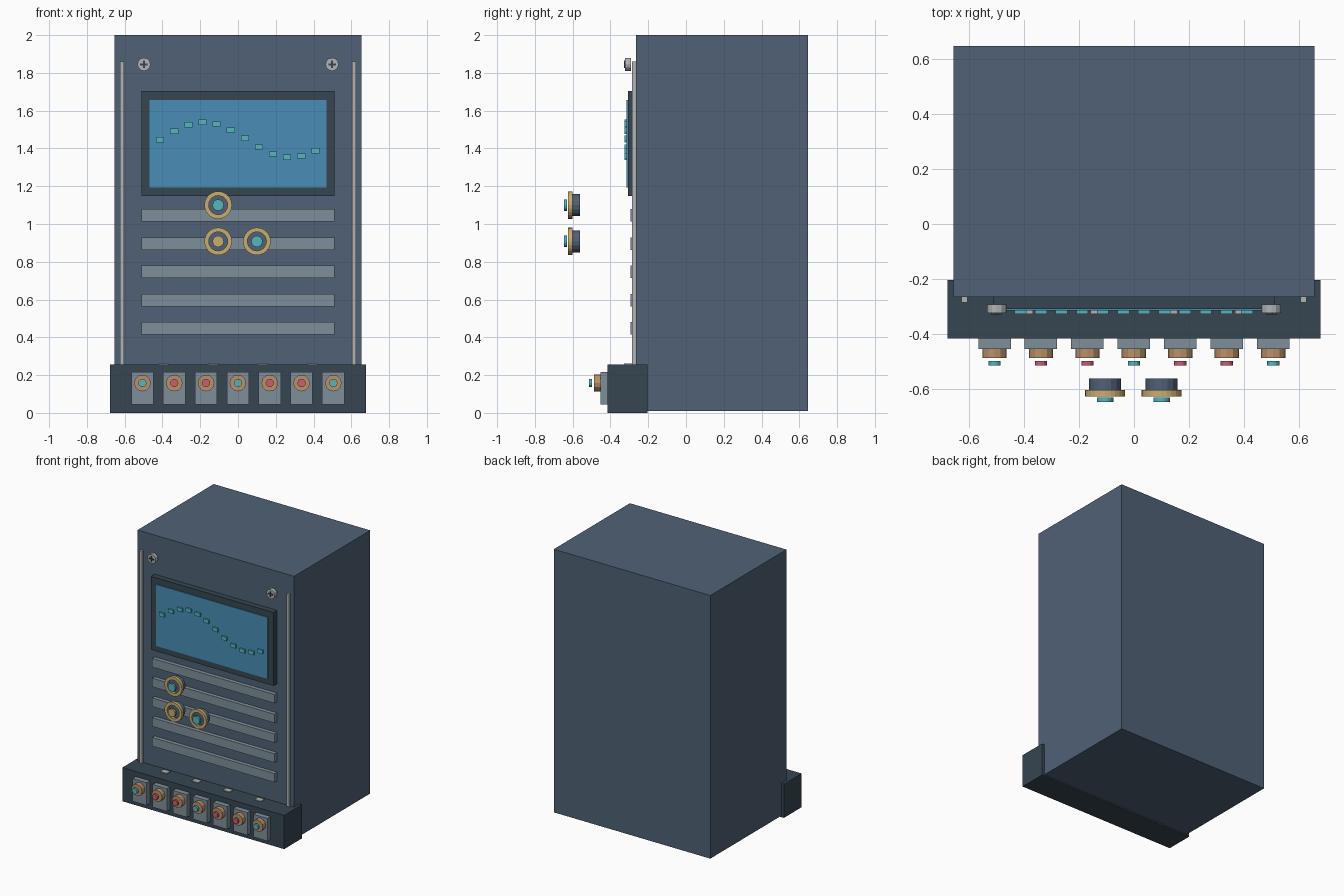
import bpy, bmesh, math
from mathutils import Matrix, Vector

if "Cube" in bpy.data.objects:
    bpy.data.objects.remove(bpy.data.objects["Cube"], do_unlink=True)


def material(name, r, g, b):
    """Flat colour given as 8-bit sRGB, stored as linear."""
    lin = [((c / 255 + 0.055) / 1.055) ** 2.4 for c in (r, g, b)] + [1]
    m = bpy.data.materials.new(name)
    m.use_nodes = True
    m.diffuse_color = lin
    m.node_tree.nodes["Principled BSDF"].inputs["Base Color"].default_value = lin
    return m


SLATE = material("slate_blue", 80, 97, 118)
DARK = material("dark_slate", 55, 70, 81)
GREY = material("panel_grey", 128, 143, 154)
SILVER = material("silver", 178, 180, 180)
GLASS = material("screen_blue", 74, 141, 182)
TEAL = material("teal", 86, 182, 190)
RED = material("rose_red", 203, 95, 112)
GOLD = material("gold", 200, 174, 112)
COPPER = material("copper", 186, 145, 104)


def finish(name, bm, mat):
    bmesh.ops.recalc_face_normals(bm, faces=bm.faces)
    mesh = bpy.data.meshes.new(name)
    bm.to_mesh(mesh)
    bm.free()
    mesh.materials.append(mat)
    ob = bpy.data.objects.new(name, mesh)
    bpy.context.collection.objects.link(ob)
    return ob


def box(name, mat, xs, ys, zs):
    """Box from its minimum and maximum on each axis."""
    lo, hi = Vector((xs[0], ys[0], zs[0])), Vector((xs[1], ys[1], zs[1]))
    bm = bmesh.new()
    bmesh.ops.create_cube(bm, size=1, matrix=Matrix.Translation((lo + hi) / 2)
                          @ Matrix.Diagonal((hi - lo).to_4d()))
    return finish(name, bm, mat)


def plate(name, mat, x, z, w, h, ys):
    """Box centred on x and z, spanning ys in depth."""
    return box(name, mat, (x - w / 2, x + w / 2), ys, (z - h / 2, z + h / 2))


def disc(name, mat, x, z, r, ys, sides):
    """Cylinder with its axis pointing to the front."""
    bm = bmesh.new()
    bmesh.ops.create_cone(
        bm, cap_ends=True, segments=sides, radius1=r, radius2=r, depth=ys[1] - ys[0],
        matrix=Matrix.Translation((x, sum(ys) / 2, z)) @ Matrix.Rotation(math.pi / 2, 4, 'X'))
    return finish(name, bm, mat)


def ring(name, mat, x, z, inner, outer, ys, sides):
    """Square-section ring facing the front."""
    bm = bmesh.new()
    section = [(inner, ys[0]), (outer, ys[0]), (outer, ys[1]), (inner, ys[1])]
    loops = []
    for i in range(sides):
        a = math.tau * i / sides
        loops.append([bm.verts.new((x + r * math.cos(a), y, z + r * math.sin(a)))
                      for r, y in section])
    for i, here in enumerate(loops):
        after = loops[(i + 1) % sides]
        for j in range(4):
            k = (j + 1) % 4
            bm.faces.new((here[j], here[k], after[k], after[j]))
    return finish(name, bm, mat)


# Cabinet and control base
FRONT = -0.265
BASE_FRONT = -0.415
box("cabinet", SLATE, (-0.655, 0.655), (FRONT, 0.645), (0.01, 2))
box("control_base", DARK, (-0.677, 0.677), (BASE_FRONT, -0.203), (0, 0.255))

# Side rails and corner screws with cross slots
for side, x in (("right", -1), ("left", 1)):
    plate(side + "_rail", SILVER, x * 0.615, 1.05, 0.022, 1.62, (-0.285, FRONT))
    sx = x * 0.498
    disc(side + "_screw", SILVER, sx, 1.845, 0.035, (-0.322, -0.292), 12)
    plate(side + "_screw_slot_flat", DARK, sx, 1.845, 0.04, 0.01, (-0.328, -0.32))
    plate(side + "_screw_slot_upright", DARK, sx, 1.845, 0.01, 0.04, (-0.328, -0.32))

# Screen with dotted wave
plate("screen_bezel", DARK, 0, 1.427, 1.024, 0.555, (-0.308, FRONT))
plate("screen", GLASS, 0, 1.425, 0.936, 0.465, (-0.314, -0.3))
for i in range(12):
    plate(f"wave_dot_{i + 1}", TEAL, -0.412 + 0.0747 * i,
          1.446 + 0.093 * math.sin(0.51 * i), 0.043, 0.028, (-0.326, -0.312))

# Vent slats
for i in range(5):
    plate(f"vent_slat_{i + 1}", GREY, 0, 1.046 - 0.1495 * i, 1.024, 0.066, (-0.295, FRONT))

# Floating knobs
for i, (x, z, cap) in enumerate(((-0.105, 1.1, TEAL), (-0.105, 0.908, GOLD), (0.1, 0.908, TEAL))):
    disc(f"knob_body_{i + 1}", SLATE, x, z, 0.058, (-0.605, -0.56), 16)
    ring(f"knob_ring_{i + 1}", GOLD, x, z, 0.05, 0.073, (-0.625, -0.602), 24)
    disc(f"knob_cap_{i + 1}", cap, x, z, 0.03, (-0.645, -0.63), 16)

# Row of push switches
for i in range(7):
    x = -0.506 + 0.1685 * i
    plate(f"switch_plate_{i + 1}", GREY, x, 0.13, 0.118, 0.172, (-0.453, BASE_FRONT))
    disc(f"switch_nut_{i + 1}", COPPER, x, 0.158, 0.044, (-0.487, -0.452), 12)
    disc(f"switch_button_{i + 1}", TEAL if i % 3 == 0 else RED, x, 0.158, 0.022,
         (-0.513, -0.497), 12)

# Small tabs on top of the base
for i in range(4):
    x = -0.394 + 0.2627 * i
    box(f"base_tab_{i + 1}", SILVER, (x - 0.027, x + 0.027), (-0.327, -0.285), (0.25, 0.261))
